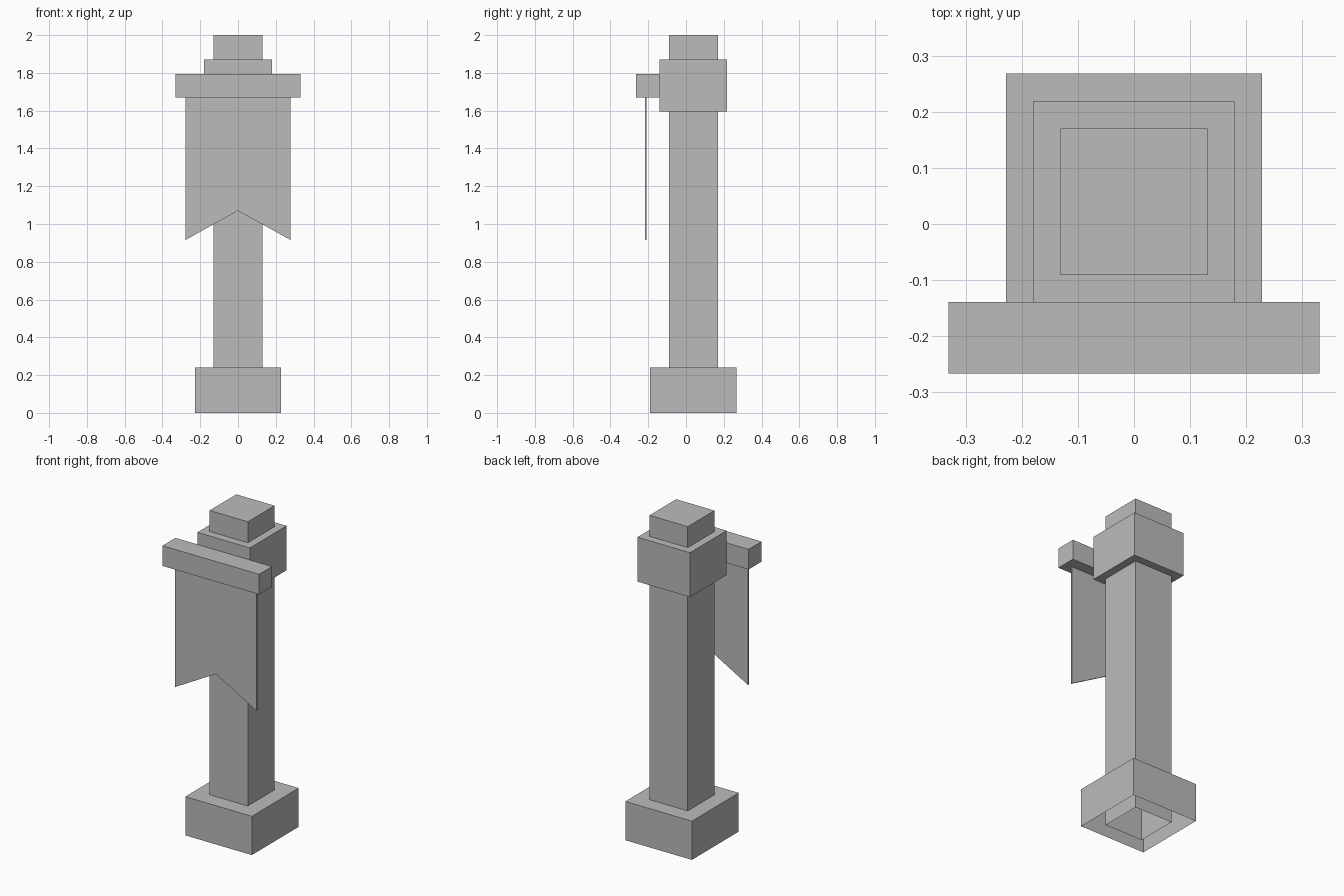
import bpy
import bmesh

cube = bpy.data.objects.get("Cube")
if cube:
    bpy.data.objects.remove(cube, do_unlink=True)

# Single stone colour
stone = bpy.data.materials.new("grey_stone")
stone.use_nodes = True
colour = (0.5, 0.5, 0.5, 1)
stone.diffuse_color = colour
stone.node_tree.nodes["Principled BSDF"].inputs["Base Color"].default_value = colour


def prism(name, outline, y0, y1, open_bottom=False):
    """Extrude an x-z outline from y0 to y1, optionally without its underside."""
    bm = bmesh.new()
    face = bm.faces.new([bm.verts.new((x, y0, z)) for x, z in outline])
    extruded = bmesh.ops.extrude_face_region(bm, geom=[face], use_keep_orig=True)
    moved = [g for g in extruded["geom"] if isinstance(g, bmesh.types.BMVert)]
    bmesh.ops.translate(bm, verts=moved, vec=(0, y1 - y0, 0))
    bmesh.ops.recalc_face_normals(bm, faces=bm.faces)
    if open_bottom:
        under = [f for f in bm.faces if f.normal.z < -0.9]
        bmesh.ops.delete(bm, geom=under, context="FACES")
    mesh = bpy.data.meshes.new(name)
    bm.to_mesh(mesh)
    bm.free()
    mesh.materials.append(stone)
    obj = bpy.data.objects.new(name, mesh)
    bpy.context.collection.objects.link(obj)
    return obj


def block(name, half, y0, y1, z0, z1, open_bottom=False):
    """Box centred on x = 0."""
    outline = [(-half, z0), (half, z0), (half, z1), (-half, z1)]
    return prism(name, outline, y0, y1, open_bottom)


# Pillar: hollow base and shaft, with a collar near the top
block("base", 0.228, -0.19, 0.268, 0, 0.24, open_bottom=True)
block("column", 0.131, -0.091, 0.17, 0, 2, open_bottom=True)
block("collar", 0.18, -0.14, 0.218, 1.595, 1.87)

# Crossbar on the front of the collar
block("crossbar", 0.331, -0.266, -0.139, 1.67, 1.795)

# Swallow-tailed cloth hanging from the crossbar
cloth = [(-0.279, 1.68), (-0.279, 0.915), (0, 1.07), (0.279, 0.915), (0.279, 1.68)]
prism("banner", cloth, -0.216, -0.208)
